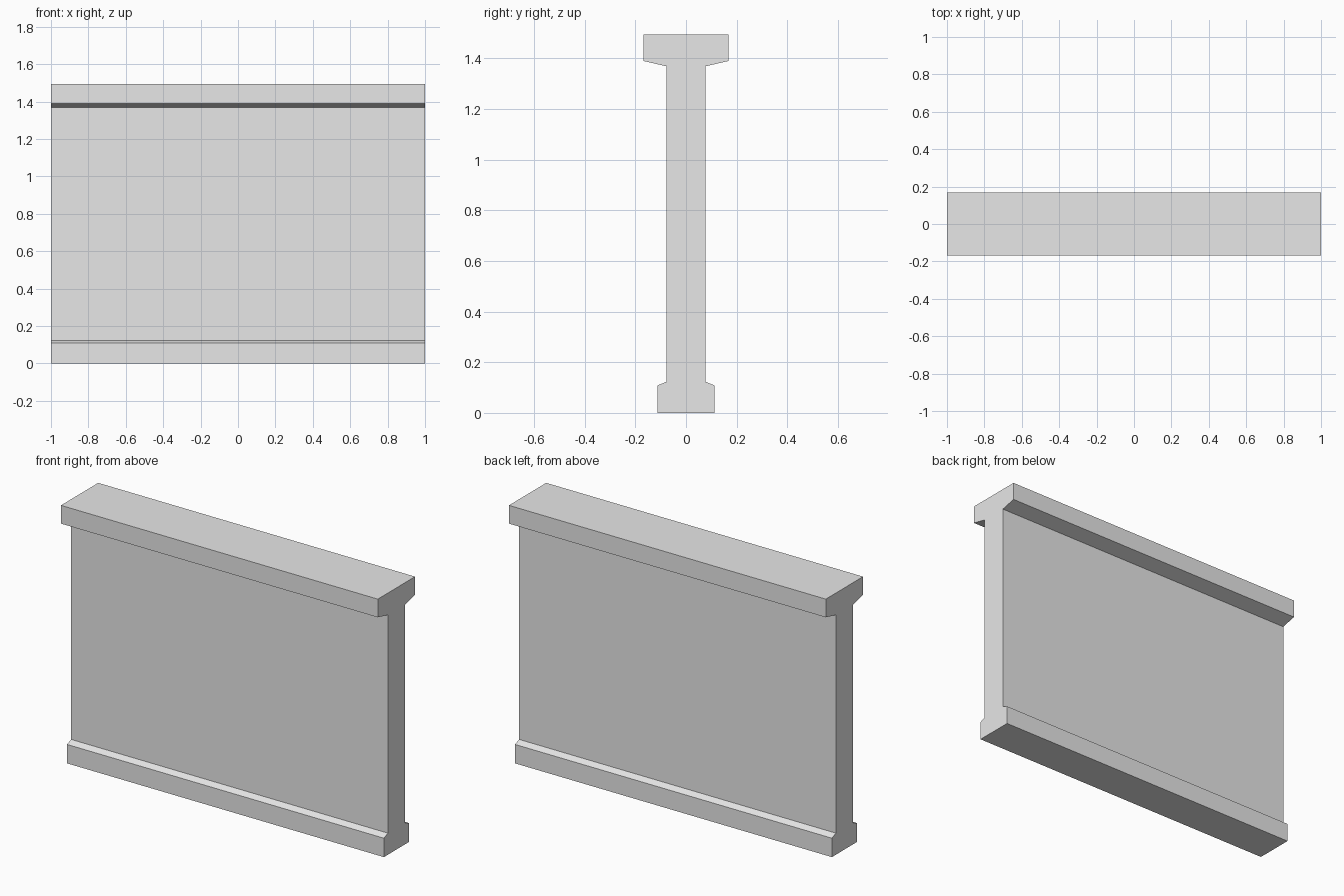
import bpy
import bmesh

cube = bpy.data.objects.get("Cube")
if cube:
    bpy.data.objects.remove(cube, do_unlink=True)

# Plain light grey
grey = bpy.data.materials.new("light_grey")
grey.use_nodes = True
colour = (0.8, 0.8, 0.8, 1.0)
grey.diffuse_color = colour
grey.node_tree.nodes["Principled BSDF"].inputs["Base Color"].default_value = colour

# Half of the wall section (y, z): plinth, web, coping; mirrored for the other side
half = [(0.113, 0), (0.113, 0.108), (0.077, 0.123),
        (0.077, 1.368), (0.168, 1.389), (0.168, 1.493)]
section = half + [(-y, z) for y, z in reversed(half)]

# Extrude the section along the full length
bm = bmesh.new()
end = bm.faces.new([bm.verts.new((-1, y, z)) for y, z in section])
result = bmesh.ops.extrude_face_region(bm, geom=[end], use_keep_orig=True)
moved = [v for v in result["geom"] if isinstance(v, bmesh.types.BMVert)]
bmesh.ops.translate(bm, verts=moved, vec=(2, 0, 0))
bmesh.ops.recalc_face_normals(bm, faces=bm.faces)

mesh = bpy.data.meshes.new("wall_panel")
bm.to_mesh(mesh)
bm.free()
mesh.materials.append(grey)
wall = bpy.data.objects.new("wall_panel", mesh)
bpy.context.collection.objects.link(wall)
